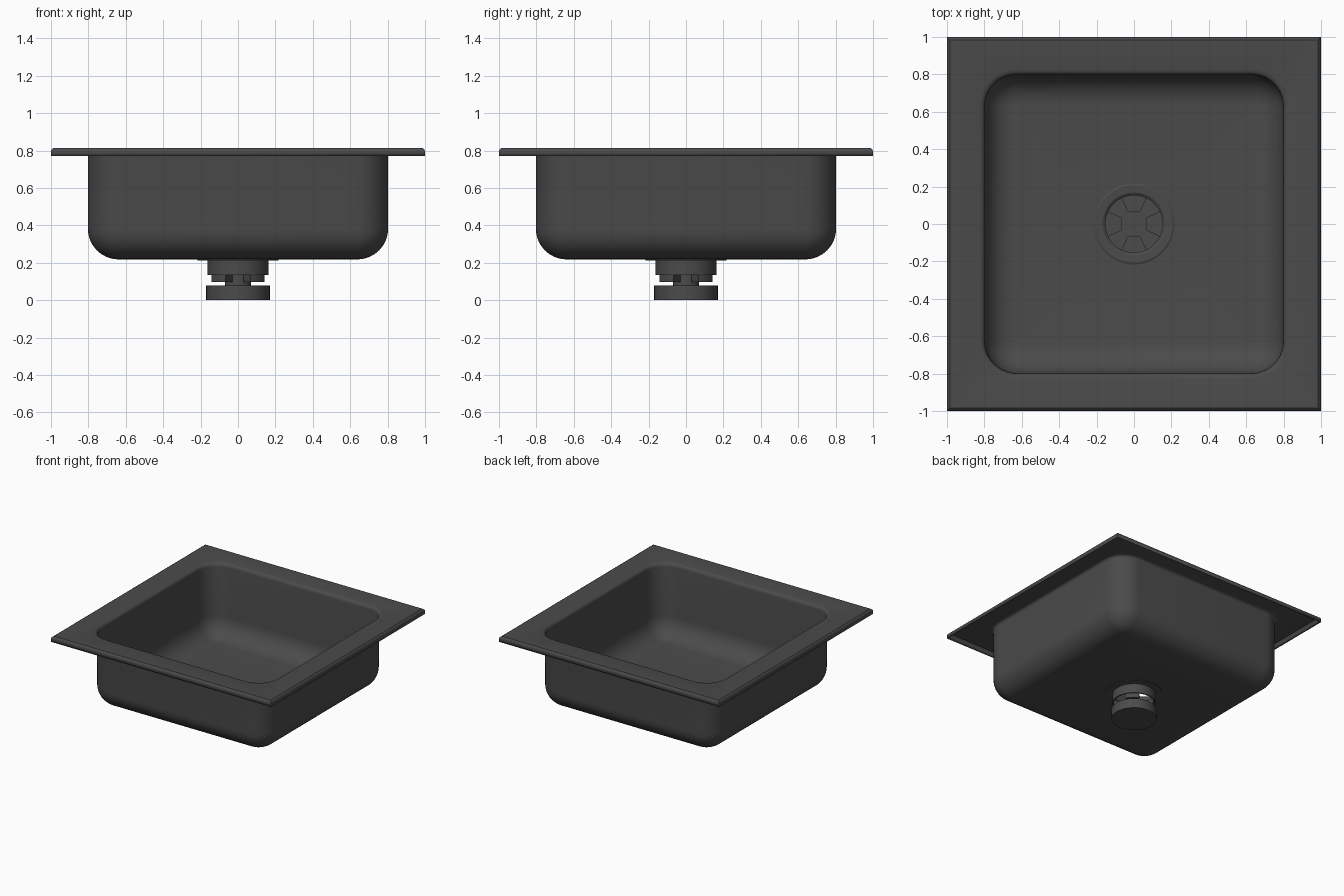
import bpy, bmesh, math

if "Cube" in bpy.data.objects:
    bpy.data.objects.remove(bpy.data.objects["Cube"])

mat = bpy.data.materials.new("dark_grey_metal")
mat.diffuse_color = (0.07, 0.07, 0.07, 1)
mat.use_nodes = True
mat.node_tree.nodes["Principled BSDF"].inputs["Base Color"].default_value = mat.diffuse_color


def finish(name, bm, angle=35):
    me = bpy.data.meshes.new(name)
    bm.to_mesh(me)
    bm.free()
    ob = bpy.data.objects.new(name, me)
    bpy.context.collection.objects.link(ob)
    me.materials.append(mat)
    bpy.ops.object.select_all(action='DESELECT')
    ob.select_set(True)
    bpy.context.view_layer.objects.active = ob
    bpy.ops.object.shade_smooth_by_angle(angle=math.radians(angle))
    return ob


def ring(bm, half, r, z, n=10):
    """Rounded square loop; r == half gives a circle, r == 0 a square."""
    pts = []
    for c in range(4):
        mid = math.pi / 4 + c * math.pi / 2
        cx = math.copysign(half - r, math.cos(mid))
        cy = math.copysign(half - r, math.sin(mid))
        for i in range(n + 1):
            a = c * math.pi / 2 + i * math.pi / 2 / n
            pts.append(bm.verts.new((cx + r * math.cos(a), cy + r * math.sin(a), z)))
    return pts


def loft(name, sections, closed=False, caps=False, angle=35):
    bm = bmesh.new()
    rings = [ring(bm, *s) for s in sections]
    pairs = list(zip(rings, rings[1:]))
    if closed:
        pairs.append((rings[-1], rings[0]))
    for a, b in pairs:
        for i in range(len(a)):
            j = (i + 1) % len(a)
            bm.faces.new((a[i], a[j], b[j], b[i]))
    if caps:
        bm.faces.new(rings[0])
        bm.faces.new(rings[-1])
    bmesh.ops.remove_doubles(bm, verts=bm.verts, dist=1e-5)
    if closed or caps:
        bmesh.ops.recalc_face_normals(bm, faces=bm.faces)
    return finish(name, bm, angle)


def disc(r, z):
    return (r, r, z)


# Rim and bowl: one pressed sheet, from the folded lip to the drain hole
sheet = [(1, 0, .77), (1, 0, .797), (.996, 0, .807), (.985, 0, .815),
         (.825, .19, .815), (.81, .18, .811), (.801, .172, .802), (.798, .17, .785)]
R = .16
for i in range(9):
    t = i * math.pi / 16
    inset = R * (1 - math.cos(t))
    sheet.append((.798 - inset, .172 - inset, .383 - R * math.sin(t)))
sheet += [disc(.21, .222), disc(.158, .222)]
sink = loft("sink_bowl", sheet)
mod = sink.modifiers.new("thickness", 'SOLIDIFY')
mod.thickness = .005
mod.offset = -1

# Drain flange seated in the bowl, with a matching washer underneath
loft("drain_flange", [disc(.217, .212), disc(.217, .224), disc(.207, .229),
                      disc(.168, .227), disc(.155, .218), disc(.155, .212)], closed=True, angle=25)

# Drain tube
loft("drain_tube", [disc(.163, .135), disc(.163, .218),
                    disc(.153, .218), disc(.153, .135)], closed=True)

# Strainer hub and the cup below it
loft("strainer_hub", [disc(.07, .07), disc(.07, .135)], caps=True)
loft("drain_cup", [disc(.17, 0), disc(.17, .08)], caps=True)

# Four wedge spokes joining hub and tube, with openings between
bm = bmesh.new()
for k in range(4):
    angs = [math.radians(90 * k + 25 + 8 * i) for i in range(6)]
    outline = [(.156 * math.cos(a), .156 * math.sin(a)) for a in angs]
    outline += [(.066 * math.cos(a), .066 * math.sin(a)) for a in reversed(angs)]
    f = bm.faces.new([bm.verts.new((x, y, .098)) for x, y in outline])
    ext = bmesh.ops.extrude_face_region(bm, geom=[f], use_keep_orig=True)
    for v in ext["geom"]:
        if isinstance(v, bmesh.types.BMVert):
            v.co.z = .137
bmesh.ops.recalc_face_normals(bm, faces=bm.faces)
finish("strainer_spokes", bm)
